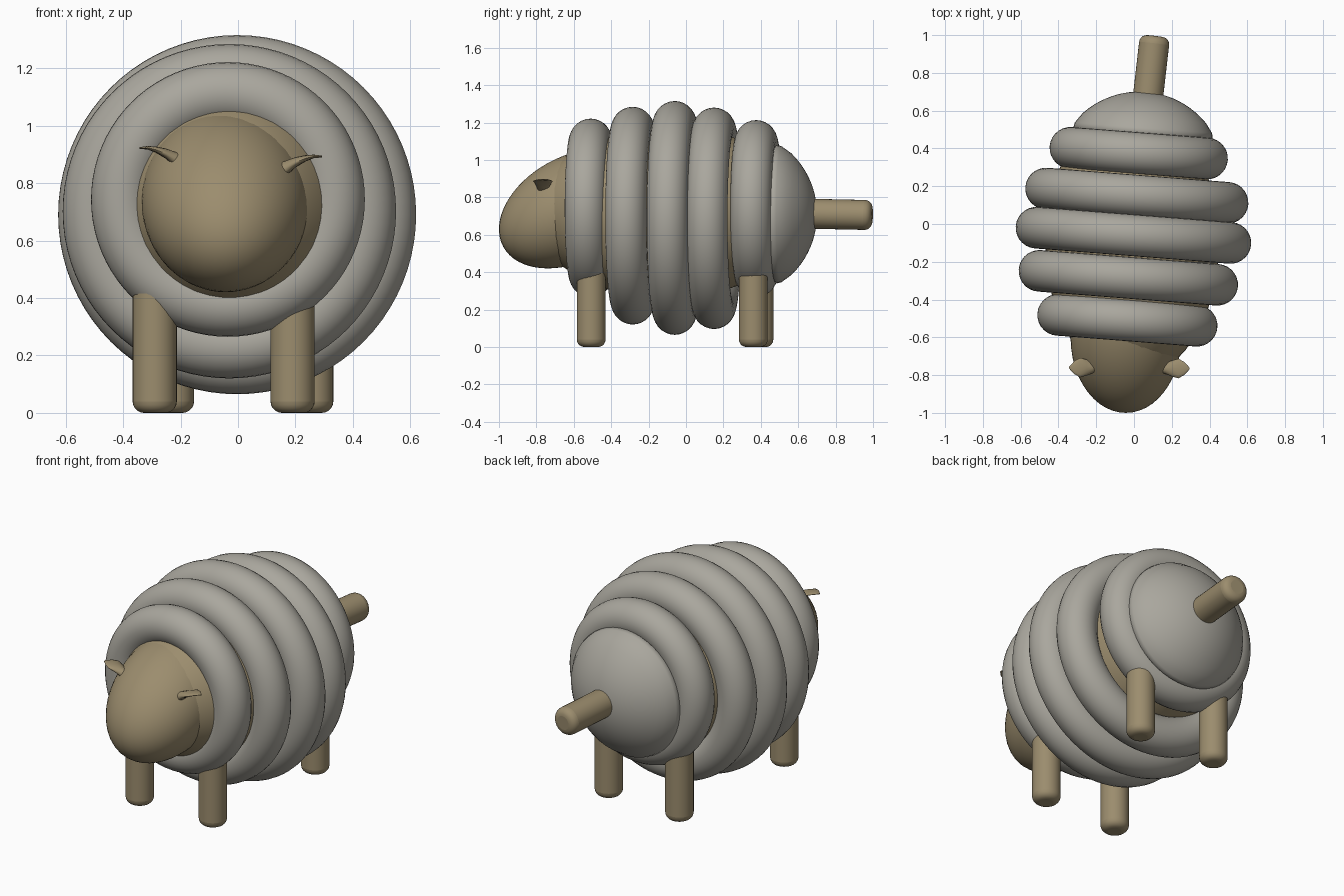
import bpy
import bmesh
import math
from mathutils import Matrix, Vector

cube = bpy.data.objects.get("Cube")
if cube:
    bpy.data.objects.remove(cube)

YAW = Matrix.Rotation(math.radians(-4.5), 4, "Z")


def material(name, rgb):
    mat = bpy.data.materials.new(name)
    mat.use_nodes = True
    color = (*rgb, 1)
    mat.diffuse_color = color
    mat.node_tree.nodes["Principled BSDF"].inputs["Base Color"].default_value = color
    return mat


WOOL = material("grey wool", (0.40, 0.385, 0.34))
SKIN = material("tan skin", (0.33, 0.265, 0.155))


def finish(obj, name, mat, angle=60):
    obj.name = name
    obj.data.materials.append(mat)
    bpy.ops.object.select_all(action="DESELECT")
    obj.select_set(True)
    bpy.context.view_layer.objects.active = obj
    bpy.ops.object.shade_smooth_by_angle(angle=math.radians(angle))
    return obj


def from_bmesh(name, bm, mat, matrix=Matrix()):
    bmesh.ops.recalc_face_normals(bm, faces=bm.faces)
    mesh = bpy.data.meshes.new(name)
    bm.to_mesh(mesh)
    bm.free()
    obj = bpy.data.objects.new(name, mesh)
    bpy.context.collection.objects.link(obj)
    obj.matrix_world = matrix
    return finish(obj, name, mat)


def ellipsoid(name, center, semi, mat, pitch=0):
    bpy.ops.mesh.primitive_uv_sphere_add(segments=48, ring_count=32, location=center,
                                         rotation=(math.radians(pitch), 0, 0))
    obj = bpy.context.object
    obj.scale = semi
    return finish(obj, name, mat)


def wool_ring(name, center, radius, tube):
    bpy.ops.mesh.primitive_torus_add(major_segments=80, minor_segments=28,
                                     major_radius=radius - tube, minor_radius=tube)
    obj = bpy.context.object
    obj.matrix_world = Matrix.Translation(center) @ YAW @ Matrix.Rotation(math.pi / 2, 4, "X")
    return finish(obj, name, WOOL)


def rod(name, start, end, radius):
    """Cylinder between two points with rounded ends."""
    start, end = Vector(start), Vector(end)
    axis = end - start
    bpy.ops.mesh.primitive_cylinder_add(vertices=32, radius=radius, depth=axis.length)
    obj = bpy.context.object
    obj.matrix_world = (Matrix.Translation((start + end) / 2)
                        @ axis.to_track_quat("Z", "Y").to_matrix().to_4x4())
    bevel = obj.modifiers.new("rounded ends", "BEVEL")
    bevel.width = 0.04
    bevel.segments = 5
    bevel.angle_limit = math.radians(50)
    return finish(obj, name, SKIN, 89)


def loft(sections, sides):
    """Skin elliptical sections given as (center, half_y, half_z)."""
    bm = bmesh.new()
    loops = []
    for center, half_y, half_z in sections:
        turns = [2 * math.pi * i / sides for i in range(sides)]
        loops.append([bm.verts.new(Vector(center) + Vector((0, half_y * math.cos(t),
                                                            half_z * math.sin(t))))
                      for t in turns])
    for a, b in zip(loops, loops[1:]):
        for i in range(sides):
            j = (i + 1) % sides
            bm.faces.new((a[i], a[j], b[j], b[i]))
    bm.faces.new(loops[0])
    bm.faces.new(loops[-1])
    return bm


# Woolly body rings: x, y, z, outer radius
rings = [(-0.035, -0.51, 0.743, 0.478), (-0.03, -0.285, 0.702, 0.582),
         (-0.003, -0.06, 0.69, 0.625), (0.015, 0.15, 0.688, 0.592),
         (0.025, 0.375, 0.74, 0.473)]
for i, (x, y, z, r) in enumerate(rings, 1):
    wool_ring(f"wool_ring_{i}", (x, y, z), r, 0.11)

# Skin core inside the rings
ellipsoid("inner_body", (-0.01, -0.1, 0.72), (0.46, 0.72, 0.46), SKIN)

# Domed wool rump with a rounded rim, lofted along x and turned to face back
dome = 0.455
profile = [(-0.07, 0.25), (-0.05, 0.35), (-0.025, 0.37), (0, 0.364)]
for step in range(1, 13):
    r = 0.355 * (1 - step / 12) + 0.002
    profile.append((math.sqrt(dome ** 2 - r ** 2) - 0.265, r))
from_bmesh("rump", loft([((d, 0, 0), r, r) for d, r in profile], 48), WOOL,
           Matrix.Translation((0.05, 0.51, 0.71)) @ YAW @ Matrix.Rotation(math.pi / 2, 4, "Z"))

# Egg-shaped head, nose tipped down
ellipsoid("head", (-0.043, -0.6, 0.74), (0.293, 0.429, 0.28), SKIN, 28.4)

# Small leaf-shaped ears with curled tips
ear = [((-0.05, 0, -0.02), 0.02, 0.03), ((0, 0, 0), 0.028, 0.027),
       ((0.035, 0, 0.022), 0.042, 0.018), ((0.07, 0, 0.036), 0.052, 0.011),
       ((0.1, 0, 0.043), 0.035, 0.006), ((0.128, 0, 0.042), 0.006, 0.003)]
for side, sign, spot in (("left", 1, (0.165, -0.765, 0.85)), ("right", -1, (-0.215, -0.76, 0.88))):
    sections = [((sign * c[0], c[1], c[2]), w, t) for c, w, t in ear]
    from_bmesh(f"{side}_ear", loft(sections, 16), SKIN, Matrix.Translation(spot))

# Legs and tail
for name, x, y in (("front_right_leg", -0.29, -0.507), ("front_left_leg", 0.19, -0.507),
                   ("back_right_leg", -0.23, 0.39), ("back_left_leg", 0.255, 0.36)):
    rod(name, (x, y, 0), (x, y, 0.5), 0.077)
rod("tail", (0.06, 0.55, 0.715), (0.111, 0.995, 0.705), 0.08)
